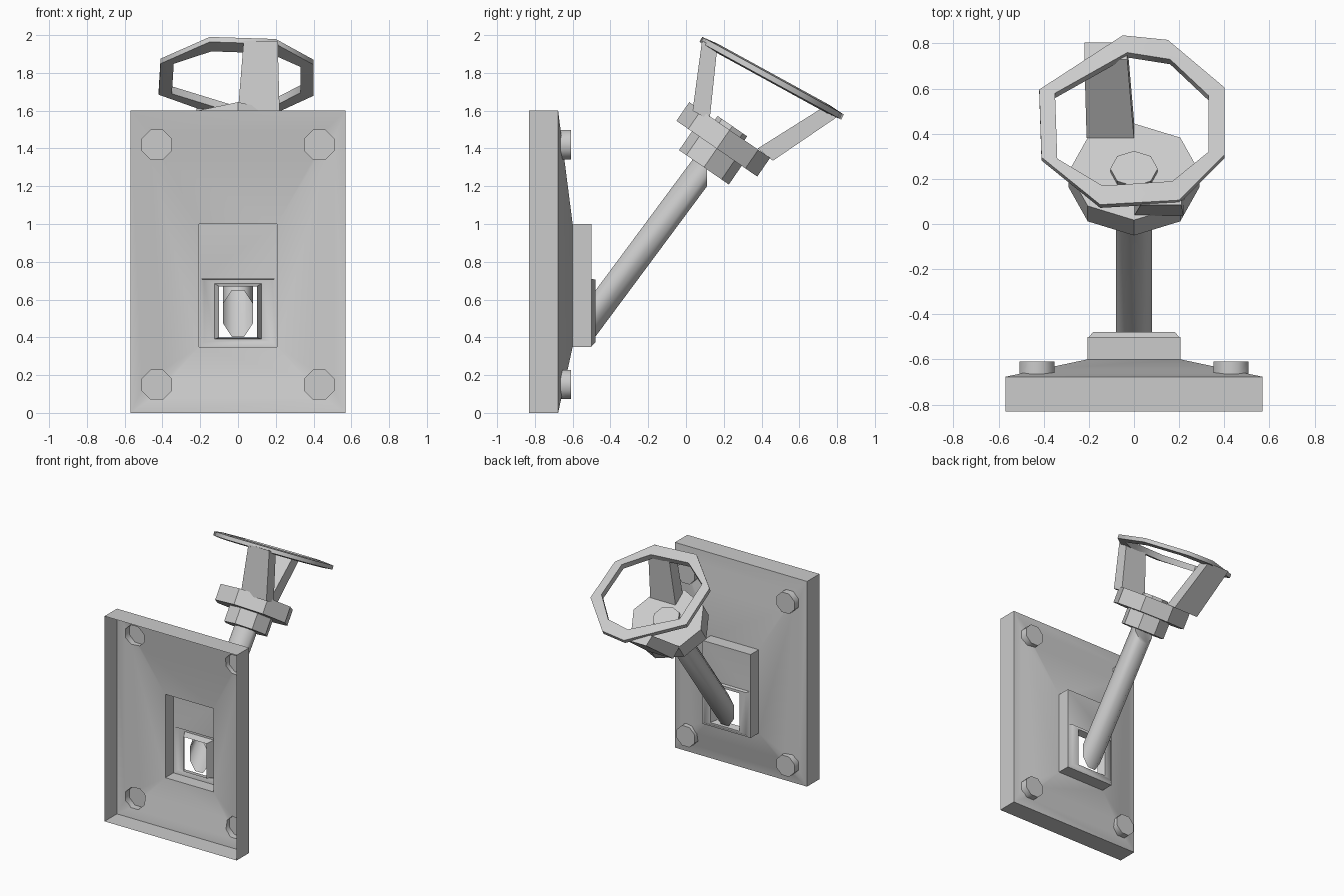
import bpy, bmesh
from math import cos, sin, pi, radians
from mathutils import Vector

if "Cube" in bpy.data.objects:
    bpy.data.objects.remove(bpy.data.objects["Cube"])


def loft(name, loops, start=True, end=True, cyclic=False):
    """Skin matching closed loops of points, with optional end caps."""
    bm = bmesh.new()
    rings = [[bm.verts.new(p) for p in loop] for loop in loops]
    n = len(rings[0])
    pairs = list(zip(rings, rings[1:]))
    if cyclic:
        pairs.append((rings[-1], rings[0]))
    for a, b in pairs:
        for i in range(n):
            j = (i + 1) % n
            bm.faces.new((a[i], a[j], b[j], b[i]))
    if start and not cyclic:
        bm.faces.new(rings[0][::-1])
    if end and not cyclic:
        bm.faces.new(rings[-1])
    bmesh.ops.recalc_face_normals(bm, faces=bm.faces)
    me = bpy.data.meshes.new(name)
    bm.to_mesh(me)
    bm.free()
    ob = bpy.data.objects.new(name, me)
    bpy.context.collection.objects.link(ob)
    return ob


def activate(ob):
    bpy.ops.object.select_all(action='DESELECT')
    ob.select_set(True)
    bpy.context.view_layer.objects.active = ob


def smooth(ob, angle=50):
    activate(ob)
    bpy.ops.object.shade_smooth_by_angle(angle=radians(angle))


def rect(hx, z0, z1, y):
    return [(-hx, y, z0), (hx, y, z0), (hx, y, z1), (-hx, y, z1)]


def ellipse(c, u, v, ru, rv, n=8, phase=0.0):
    c, u, v = Vector(c), Vector(u), Vector(v)
    return [c + u * ru * cos(2 * pi * i / n + phase) + v * rv * sin(2 * pi * i / n + phase)
            for i in range(n)]


# Wall plate with raised boss, lip and socket hole
BACK, SOCKET = -0.83, -0.53
plate = loft("wall_plate", [
    rect(0.57, 0, 1.6, BACK), rect(0.57, 0, 1.6, -0.677),
    rect(0.207, 0.35, 1.0, -0.60), rect(0.207, 0.35, 1.0, -0.50),
    rect(0.20, 0.353, 0.71, -0.50), rect(0.18, 0.375, 0.705, -0.478),
    rect(0.125, 0.39, 0.685, -0.478), rect(0.10, 0.40, 0.67, SOCKET)])

# Bolt heads pressed out of the plate
for sx in (-1, 1):
    for z in (0.15, 1.42):
        c = [ellipse((sx * 0.43, y, z), (1, 0, 0), (0, 0, 1), 0.084, 0.084, 8, pi / 8)
             for y in (-0.70, -0.61)]
        bolt = loft("bolt_head", c)
        mod = plate.modifiers.new("bolt", 'BOOLEAN')
        mod.operation, mod.solver, mod.object = 'UNION', 'EXACT', bolt
        activate(plate)
        bpy.ops.object.modifier_apply(modifier=mod.name)
        bpy.data.objects.remove(bolt)

# Open the hollow back and the socket
bm = bmesh.new()
bm.from_mesh(plate.data)
gone = [f for f in bm.faces
        if any(all(abs(v.co.y - y) < 1e-4 for v in f.verts) for y in (BACK, SOCKET))]
bmesh.ops.delete(bm, geom=gone, context='FACES')
bm.to_mesh(plate.data)
bm.free()
smooth(plate)

# Slanted arm, cut upright where it enters the socket
X = (1, 0, 0)
smooth(loft("arm", [ellipse((0, -0.48, 0.525), X, (0, 0, 1), 0.086, 0.132, 8, pi / 8),
                    ellipse((0, 0.11, 1.32), X, (0, 0, 1), 0.086, 0.132, 8, pi / 8)],
            start=False))

# Cup base: collar, wide disc and centre stud along the tilted axis
AXIS, SIDE = Vector((0, 0.568, 0.823)), Vector((0, 0.823, -0.568))
FOOT = Vector((0, 0.095, 1.30))
for name, a, b, rx, rs in (("collar", 0.0, 0.14, 0.17, 0.16),
                           ("cup_disc", 0.12, 0.24, 0.29, 0.26),
                           ("centre_stud", 0.23, 0.265, 0.105, 0.095)):
    smooth(loft(name, [ellipse(FOOT + AXIS * t, X, SIDE, rx, rs) for t in (a, b)]), 40)

# Irregular eight-sided rim on its own tilted plane
outer = [(-.05, .83), (.15, .81), (.40, .60), (.40, .30), (.20, .10), (-.15, .08),
         (-.41, .29), (-.42, .59)]
inner = [(-.03, .75), (.16, .72), (.33, .56), (.33, .31), (.17, .18), (-.14, .16),
         (-.34, .28), (-.35, .57)]


def on_rim(points, offset):
    return [(x, y + 0.48 * offset, 1.777 - 0.548 * (y - 0.45) + 0.877 * offset)
            for x, y in points]


smooth(loft("rim", [on_rim(outer, 0.012), on_rim(inner, 0.02),
                    on_rim(inner, -0.025), on_rim(outer, -0.018)], cyclic=True))


# Two flat struts joining the disc and rim
def strut(name, low_x, low, high_x, high):
    loops = [[(x[0], *p[0]), (x[1], *p[0]), (x[1], *p[1]), (x[0], *p[1])]
             for x, p in ((low_x, low), (high_x, high))]
    smooth(loft(name, loops))


strut("near_strut", (0.0, 0.22), ((0.035, 1.60), (0.125, 1.55)),
      (0.03, 0.21), ((0.085, 1.97), (0.165, 1.93)))
strut("far_strut", (-0.21, 0.0), ((0.46, 1.335), (0.38, 1.40)),
      (-0.22, -0.03), ((0.805, 1.57), (0.73, 1.62)))
